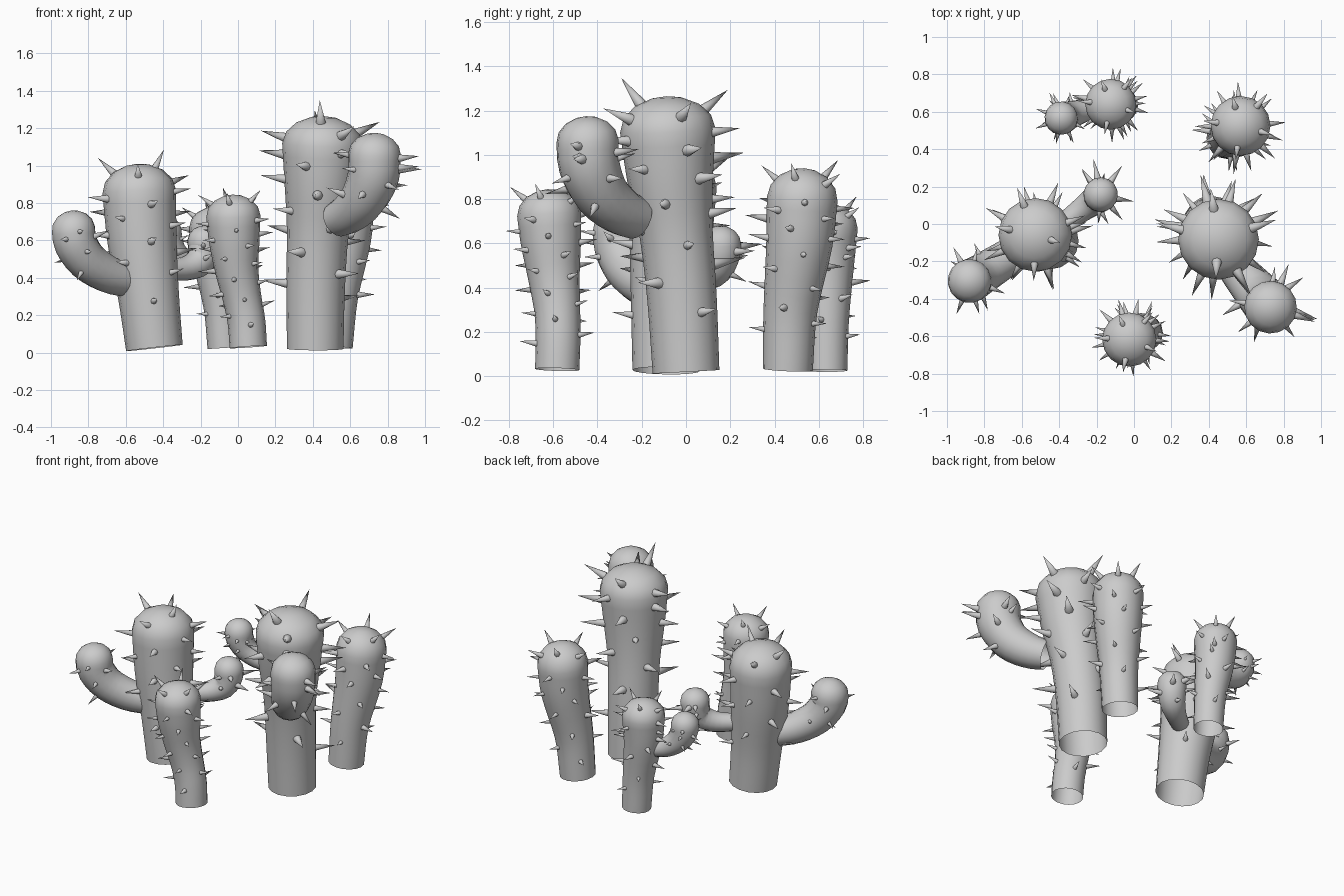
import bpy, bmesh, math, random
from mathutils import Vector, Matrix

if "Cube" in bpy.data.objects:
    bpy.data.objects.remove(bpy.data.objects["Cube"])

random.seed(4)
SIDES = 16
GOLDEN = math.radians(137.508)


def sample(pts, t):
    """Catmull-Rom point (x, y, z, radius) at t in 0..1."""
    n = len(pts) - 1
    i = min(int(t * n), n - 1)
    f = t * n - i
    p = [Vector(q) for q in pts]
    b, c = p[i], p[i + 1]
    a = p[i - 1] if i > 0 else 2 * b - c
    d = p[i + 2] if i + 2 <= n else 2 * c - b
    return 0.5 * (2 * b + (c - a) * f + (2 * a - 5 * b + 4 * c - d) * f * f
                  + (3 * b - a - 3 * c + d) * f ** 3)


def tangent(pts, t):
    a, b = sample(pts, max(t - .02, 0)), sample(pts, min(t + .02, 1))
    return (b - a).xyz.normalized()


def finish(bm, name):
    bmesh.ops.recalc_face_normals(bm, faces=bm.faces)
    mesh = bpy.data.meshes.new(name)
    bm.to_mesh(mesh)
    bm.free()
    ob = bpy.data.objects.new(name, mesh)
    bpy.context.collection.objects.link(ob)
    bpy.ops.object.select_all(action='DESELECT')
    ob.select_set(True)
    bpy.context.view_layer.objects.active = ob
    bpy.ops.object.shade_smooth_by_angle(angle=math.radians(50))


def body(name, pts, dome, rings=12):
    """Tube along a path, open at the base, closed by a low dome."""
    bm = bmesh.new()
    stations = []
    for k in range(rings + 1):
        s = sample(pts, k / rings)
        stations.append((s.xyz, s.w, tangent(pts, k / rings)))
    end, r, d = stations[-1]
    for k in (1, 2, 3):
        a = math.radians(k * 24)
        stations.append((end + d * dome * math.sin(a), r * math.cos(a), d))
    u = Vector((1, 0, 0)) if abs(stations[0][2].z) > .7 else Vector((0, 0, 1))
    prev = None
    for c, rad, d in stations:
        u = (u - d * u.dot(d)).normalized()
        v = d.cross(u)
        ring = [bm.verts.new(c + rad * (u * math.cos(a) + v * math.sin(a)))
                for a in (2 * math.pi * j / SIDES for j in range(SIDES))]
        if prev:
            for j in range(SIDES):
                m = (j + 1) % SIDES
                bm.faces.new((prev[j], prev[m], ring[m], ring[j]))
        prev = ring
    tip = bm.verts.new(end + stations[-1][2] * dome)
    for j in range(SIDES):
        bm.faces.new((prev[j], prev[(j + 1) % SIDES], tip))
    finish(bm, name)


def thorn(bm, pos, direction, length):
    if abs((pos + direction * length).x) > 1.01:
        return
    rot = direction.to_track_quat('Z', 'Y').to_matrix().to_4x4()
    mat = Matrix.Translation(pos) @ rot @ Matrix.Translation((0, 0, length / 2 - .012))
    bmesh.ops.create_cone(bm, cap_ends=True, segments=8, radius1=length * .18,
                          radius2=0, depth=length, matrix=mat)


def thorns(name, pts, dome, count, length, start, crown=(), trunk=None):
    """Thorns spiralling round the tube, plus a crown (azimuth, elevation) on the dome."""
    bm = bmesh.new()
    for k in range(count):
        t = start + (1 - start) * ((k + .5) / count) ** .75
        s, d = sample(pts, t), tangent(pts, t)
        a = k * GOLDEN + .4
        n = d.to_track_quat('Z', 'Y') @ Vector((math.cos(a), math.sin(a), 0))
        if trunk:
            inward = Vector(trunk) - s.xyz
            inward.z = 0
            if n.z > .3 or n.dot(inward.normalized()) > .75:
                continue
        thorn(bm, s.xyz + n * s.w, (n + d * .1).normalized(), length * random.uniform(.8, 1.15))
    s, d = sample(pts, 1), tangent(pts, 1)
    for az, el in crown:
        a, e = math.radians(az), math.radians(el)
        n = Vector((math.cos(a), math.sin(a), 0))
        pos = s.xyz + n * s.w * math.cos(e) + d * dome * math.sin(e)
        thorn(bm, pos, (n * math.cos(e) + d * math.sin(e)).normalized(), length * 1.05)
    finish(bm, name)


# trunks: path (x, y, z, radius), dome height, thorn count, thorn length, thorn start
trunks = {
    "left_trunk": ([(-.447, -.09, .025, .152), (-.478, -.085, .3, .163),
                    (-.513, -.07, .6, .185), (-.528, -.058, .86, .197)], .15, 20, .115, .25),
    "right_trunk": ([(.413, 0, .02, .151), (.415, -.018, .35, .157), (.427, -.045, .65, .166),
                     (.443, -.072, .9, .195), (.452, -.082, 1.11, .216)], .155, 22, .145, .15),
    "front_trunk": ([(.055, -.582, .03, .1), (.045, -.578, .17, .101), (.02, -.582, .3, .104),
                     (-.008, -.597, .45, .117), (-.02, -.61, .6, .136),
                     (-.025, -.618, .73, .145)], .115, 28, .09, .12),
    "back_trunk": ([(-.07, .636, .025, .093), (-.085, .636, .25, .1),
                    (-.12, .636, .5, .123), (-.125, .64, .67, .136)], .11, 24, .085, .12),
    "back_right_trunk": ([(.5, .46, .03, .113), (.52, .472, .3, .122),
                          (.56, .512, .6, .15), (.57, .525, .8, .16)], .14, 26, .1, .12),
}
crowns = {
    "left_trunk": ((-20, 60), (170, 45), (20, 20), (-90, 35), (110, 30)),
    "right_trunk": ((-97, 55), (100, 38), (20, 25), (165, 15), (-60, 20)),
}
small_crown = ((-20, 45), (50, 30), (110, 50), (175, 35), (-100, 40))
for name, (pts, dome, count, length, start) in trunks.items():
    body(name, pts, dome)
    thorns(name + "_thorns", pts, dome, count, length, start, crowns.get(name, small_crown))

# arms: path, dome height, thorn count, thorn length, centre of the trunk it grows from
arms = {
    "left_outer_arm": ([(-.59, -.125, .385, .09), (-.7, -.195, .42, .1), (-.805, -.262, .49, .108),
                        (-.868, -.3, .585, .116), (-.88, -.305, .66, .117)], .1, 15, .09, (-.5, -.07, 0)),
    "left_inner_arm": ([(-.38, 0, .445, .055), (-.28, .075, .45, .065), (-.205, .13, .485, .08),
                        (-.18, .154, .55, .09), (-.178, .157, .6, .092)], .08, 11, .1, (-.5, -.07, 0)),
    "right_arm": ([(.53, -.22, .71, .095), (.6, -.3, .75, .11), (.675, -.385, .83, .125),
                   (.725, -.437, .95, .138), (.73, -.445, 1.06, .141)], .115, 15, .11, (.43, -.05, 0)),
    "back_arm": ([(-.17, .63, .45, .05), (-.27, .605, .475, .062), (-.345, .582, .53, .076),
                  (-.383, .568, .6, .087), (-.39, .566, .65, .089)], .08, 20, .065, (-.11, .636, 0)),
}
for name, (pts, dome, count, length, trunk) in arms.items():
    body(name, pts, dome)
    thorns(name + "_thorns", pts, dome, count, length, .35, trunk=trunk)

# long side thorn at the tip of the right arm
bm = bmesh.new()
thorn(bm, Vector((.86, -.47, .98)), Vector((.95, -.3, 0)).normalized(), .14)
finish(bm, "right_arm_tip_thorn")
